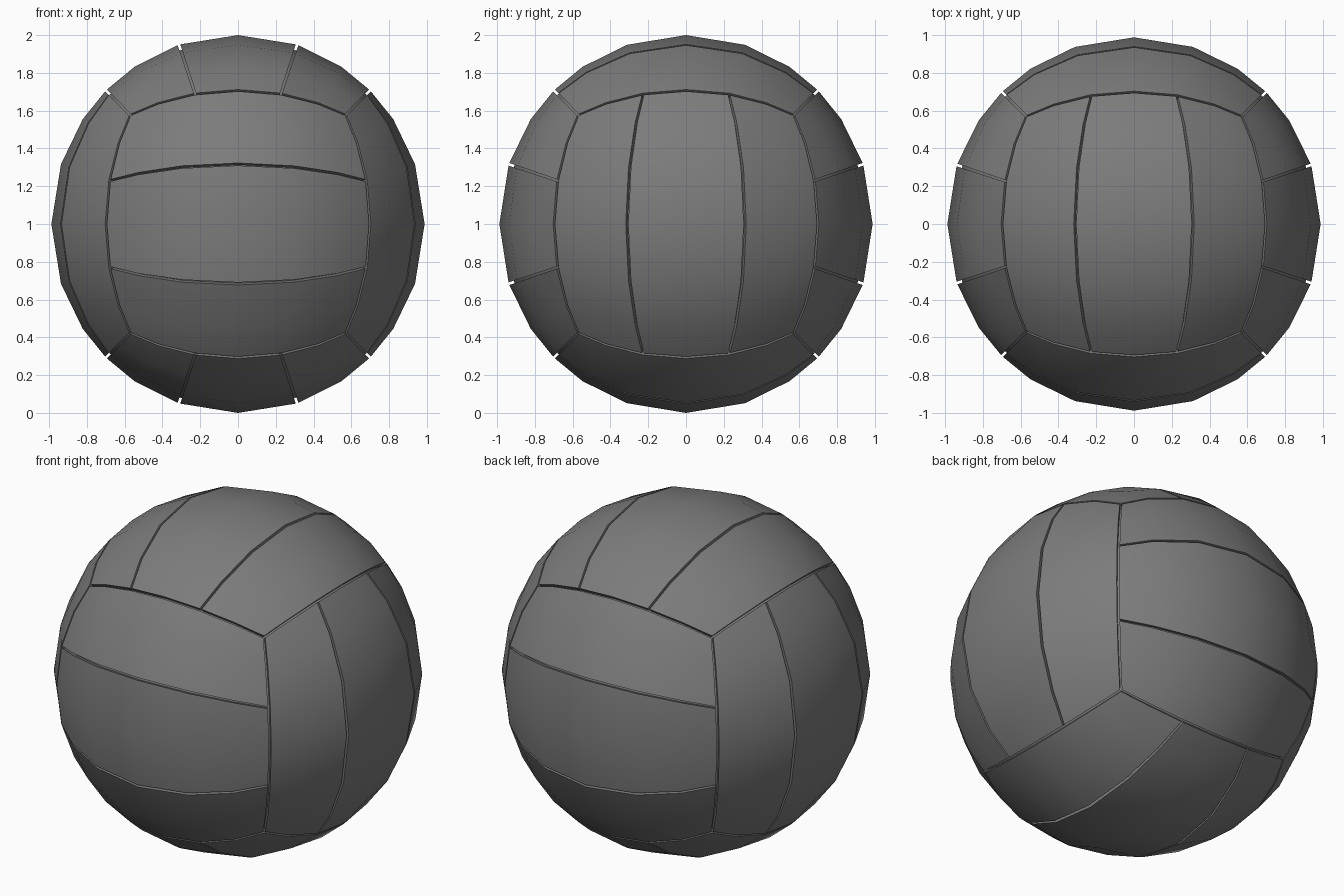
import bpy
import bmesh
from mathutils import Vector

cube = bpy.data.objects.get("Cube")
if cube:
    bpy.data.objects.remove(cube, do_unlink=True)

SIZE = Vector((0.988, 0.988, 1.0))   # half extents of the ball
SEAM = 0.008                         # half width of a seam
DEPTH = 0.97                         # relative radius at the seam floor

grey = bpy.data.materials.new("dark_grey")
grey.use_nodes = True
colour = (0.2, 0.2, 0.2, 1)
grey.diffuse_color = colour
bsdf = grey.node_tree.nodes["Principled BSDF"]
bsdf.inputs["Base Color"].default_value = colour
bsdf.inputs["Roughness"].default_value = 0.6


def on_ball(direction, radius=1.0):
    d = direction.normalized() * radius
    return Vector((d.x * SIZE.x, d.y * SIZE.y, d.z * SIZE.z + 1))


def steps(start, end, count):
    """Even positions whose two ends are pulled in to leave a seam."""
    values = [start + (end - start) * i / count for i in range(count + 1)]
    for i, sign in ((0, 1), (count, -1)):
        edge = 1.7 if abs(values[i]) > 0.99 else 1.0
        values[i] += sign * SEAM * edge
    return values


def finish(name, bm):
    mesh = bpy.data.meshes.new(name)
    bm.to_mesh(mesh)
    bm.free()
    mesh.materials.append(grey)
    obj = bpy.data.objects.new(name, mesh)
    bpy.context.collection.objects.link(obj)
    bpy.ops.object.select_all(action="DESELECT")
    obj.select_set(True)
    bpy.context.view_layer.objects.active = obj
    bpy.ops.object.shade_smooth_by_angle(angle=0.6)


def panel(name, normal, across, along, strip):
    """One curved strip covering a third of a cube side, with walls down into the seam."""
    bm = bmesh.new()
    start = -1 + strip * 2 / 3
    us, vs = steps(start, start + 2 / 3, 2), steps(-1, 1, 6)
    grid = [[bm.verts.new(on_ball(normal + across * u + along * v)) for v in vs] for u in us]
    for i in range(len(us) - 1):
        for j in range(len(vs) - 1):
            bm.faces.new((grid[i][j], grid[i + 1][j], grid[i + 1][j + 1], grid[i][j + 1]))
    rim = [e for e in bm.edges if e.is_boundary]
    walls = bmesh.ops.extrude_edge_only(bm, edges=rim)["geom"]
    centre = Vector((0, 0, 1))
    for v in walls:
        if isinstance(v, bmesh.types.BMVert):
            v.co = centre + (v.co - centre) * (DEPTH - 0.02)
    bmesh.ops.recalc_face_normals(bm, faces=bm.faces)
    if bm.faces[:][0].normal.dot(normal) < 0:
        bmesh.ops.reverse_faces(bm, faces=bm.faces)
    finish(name, bm)


# Three strips on each of six sides, their direction turning from side to side
X, Y, Z = Vector((1, 0, 0)), Vector((0, 1, 0)), Vector((0, 0, 1))
sides = (("left", "right", X, Y, Z), ("back", "front", Y, Z, X), ("top", "bottom", Z, X, Y))
for plus, minus, normal, across, along in sides:
    for strip, place in enumerate(("first", "middle", "last")):
        panel(f"{plus}_{place}_panel", normal, across, along, strip)
        panel(f"{minus}_{place}_panel", -normal, -across, along, strip)

# Core that closes the bottom of the seams
bm = bmesh.new()
bmesh.ops.create_cube(bm, size=2)
bmesh.ops.subdivide_edges(bm, edges=bm.edges[:], cuts=5, use_grid_fill=True)
for v in bm.verts:
    v.co = on_ball(v.co, DEPTH)
finish("seam_core", bm)
